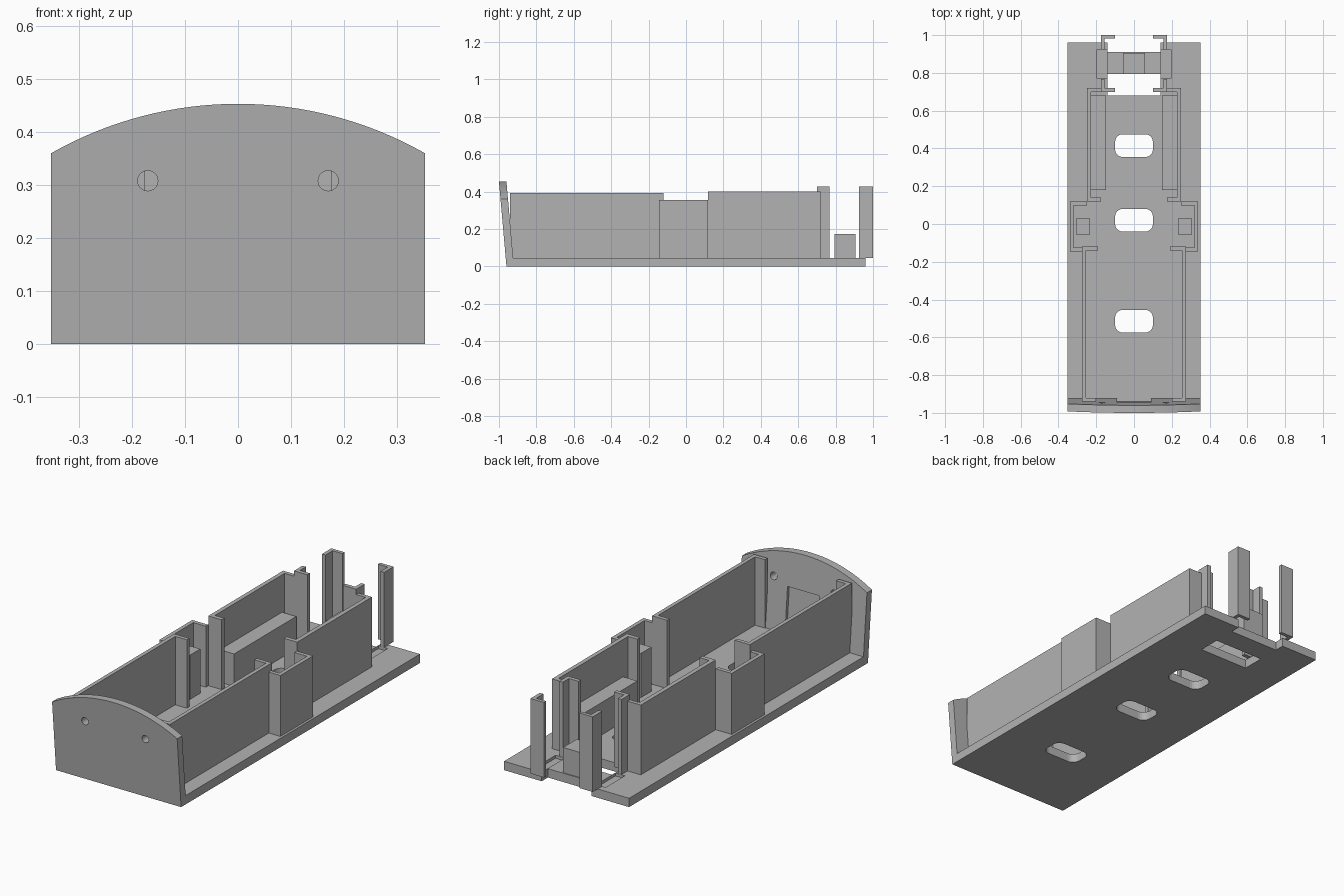
import bpy, bmesh, math
from mathutils import Vector

cube = bpy.data.objects.get("Cube")
if cube:
    bpy.data.objects.remove(cube, do_unlink=True)

grey = bpy.data.materials.new("matte_grey")
grey.use_nodes = True
grey.diffuse_color = (0.45, 0.45, 0.45, 1)
grey.node_tree.nodes["Principled BSDF"].inputs["Base Color"].default_value = grey.diffuse_color

BASE_TOP = 0.045
LEAN = 0.04 / 0.453


def prism(name, outline, offset, helper=False):
    """Extrude a closed outline of 3D points along an offset vector."""
    bm = bmesh.new()
    face = bm.faces.new([bm.verts.new(p) for p in outline])
    new = bmesh.ops.extrude_face_region(bm, geom=[face])["geom"]
    bmesh.ops.translate(bm, vec=Vector(offset),
                        verts=[v for v in new if isinstance(v, bmesh.types.BMVert)])
    bmesh.ops.recalc_face_normals(bm, faces=bm.faces)
    mesh = bpy.data.meshes.new(name)
    bm.to_mesh(mesh)
    bm.free()
    mesh.materials.append(grey)
    obj = bpy.data.objects.new(name, mesh)
    bpy.context.collection.objects.link(obj)
    if helper:
        obj.hide_render = True
        obj.hide_viewport = True
        obj.display_type = 'WIRE'
    return obj


def flat(name, points, z0, z1, helper=False):
    return prism(name, [(x, y, z0) for x, y in points], (0, 0, z1 - z0), helper)


def box(name, x0, x1, y0, y1, z0, z1, helper=False):
    return flat(name, [(x0, y0), (x1, y0), (x1, y1), (x0, y1)], z0, z1, helper)


def both_sides(name, points, z1):
    """Upright part on the base, repeated on the opposite side."""
    for side, s in (("left", 1), ("right", -1)):
        flat(side + "_" + name, [(s * x, y) for x, y in points], BASE_TOP, z1)


def rect(x0, x1, y0, y1):
    return [(x0, y0), (x1, y0), (x1, y1), (x0, y1)]


def cut(target, cutter):
    mod = target.modifiers.new("cut", 'BOOLEAN')
    mod.operation = 'DIFFERENCE'
    mod.solver = 'EXACT'
    mod.object = cutter


# Base plate with rounded slots, a rear window and an open rear notch
base = box("base_plate", -0.352, 0.352, -0.93, 0.96, 0, BASE_TOP)
for i, cy in enumerate((-0.515, 0.02, 0.415)):
    pts = []
    for k, (sx, sy) in enumerate(((1, 1), (-1, 1), (-1, -1), (1, -1))):
        for j in range(7):
            a = math.radians(90 * k + 15 * j)
            pts.append((sx * 0.06 + 0.04 * math.cos(a), cy + sy * 0.02 + 0.04 * math.sin(a)))
    cut(base, flat(f"slot_cutter_{i}", pts, -0.1, 0.1, True))
cut(base, box("window_cutter", -0.14, 0.14, 0.68, 0.795, -0.1, 0.1, True))
cut(base, box("notch_cutter", -0.14, 0.14, 0.91, 1.1, -0.1, 0.1, True))
for s in (-1, 1):
    xs = sorted((s * 0.142, s * 0.195))
    cut(base, box("recess_cutter", *xs, 0.77, 0.925, 0.03, 0.1, True))

# Arched front plate leaning forward
radius = (0.352 ** 2 + 0.093 ** 2) / (2 * 0.093)
half = math.asin(0.352 / radius)
outline = [(-0.352, 0), (0.352, 0)]
for i in range(33):
    a = half * (1 - i / 16)
    outline.append((radius * math.sin(a), 0.453 - radius + radius * math.cos(a)))
front = prism("front_plate", [(x, -0.96 - LEAN * z, z) for x, z in outline], (0, 0.04, 0))

# Two round holes and a shallow pocket on the inside of the front plate
for s in (-1, 1):
    ring = [(s * 0.17 + 0.019 * math.cos(math.tau * i / 24), -1.1,
             0.308 + 0.019 * math.sin(math.tau * i / 24)) for i in range(24)]
    cut(front, prism("hole_cutter", ring, (0, 0.3, 0), True))
pocket = [(x, -0.935 - LEAN * z, z) for x, z in rect(-0.09, 0.09, BASE_TOP, 0.277)]
cut(front, prism("pocket_cutter", pocket, (0, 0.1, 0), True))

# Front chamber walls with inward returns at both ends
both_sides("front_wall", [(0.2, -0.94), (0.275, -0.94), (0.275, -0.12), (0.19, -0.12),
                          (0.19, -0.14), (0.255, -0.14), (0.255, -0.92), (0.2, -0.92)], 0.393)

# Wider middle pockets with a pillar inside each
both_sides("middle_wall", [(0.275, -0.145), (0.34, -0.145), (0.34, 0.118), (0.25, 0.118),
                           (0.25, 0.098), (0.32, 0.098), (0.32, -0.125), (0.275, -0.125)], 0.355)
both_sides("middle_pillar", rect(0.233, 0.307, -0.055, 0.03), 0.27)

# Rear chamber walls with inner ledges
both_sides("rear_wall", [(0.175, 0.118), (0.25, 0.118), (0.25, 0.72), (0.175, 0.72),
                         (0.175, 0.7), (0.228, 0.7), (0.228, 0.14), (0.175, 0.14)], 0.4)
both_sides("inner_ledge", rect(0.148, 0.228, 0.18, 0.68), 0.21)

# Tall angle posts framing the rear opening
both_sides("inner_post", [(0.1, 0.7), (0.175, 0.7), (0.175, 0.768), (0.155, 0.768),
                          (0.155, 0.72), (0.1, 0.72)], 0.427)
both_sides("end_post", [(0.155, 0.925), (0.175, 0.925), (0.175, 1.0), (0.1, 1.0),
                        (0.1, 0.982), (0.155, 0.982)], 0.427)

# Stop block on the bridge between the openings
box("bridge_block", -0.058, 0.058, 0.795, 0.905, BASE_TOP, 0.173)
